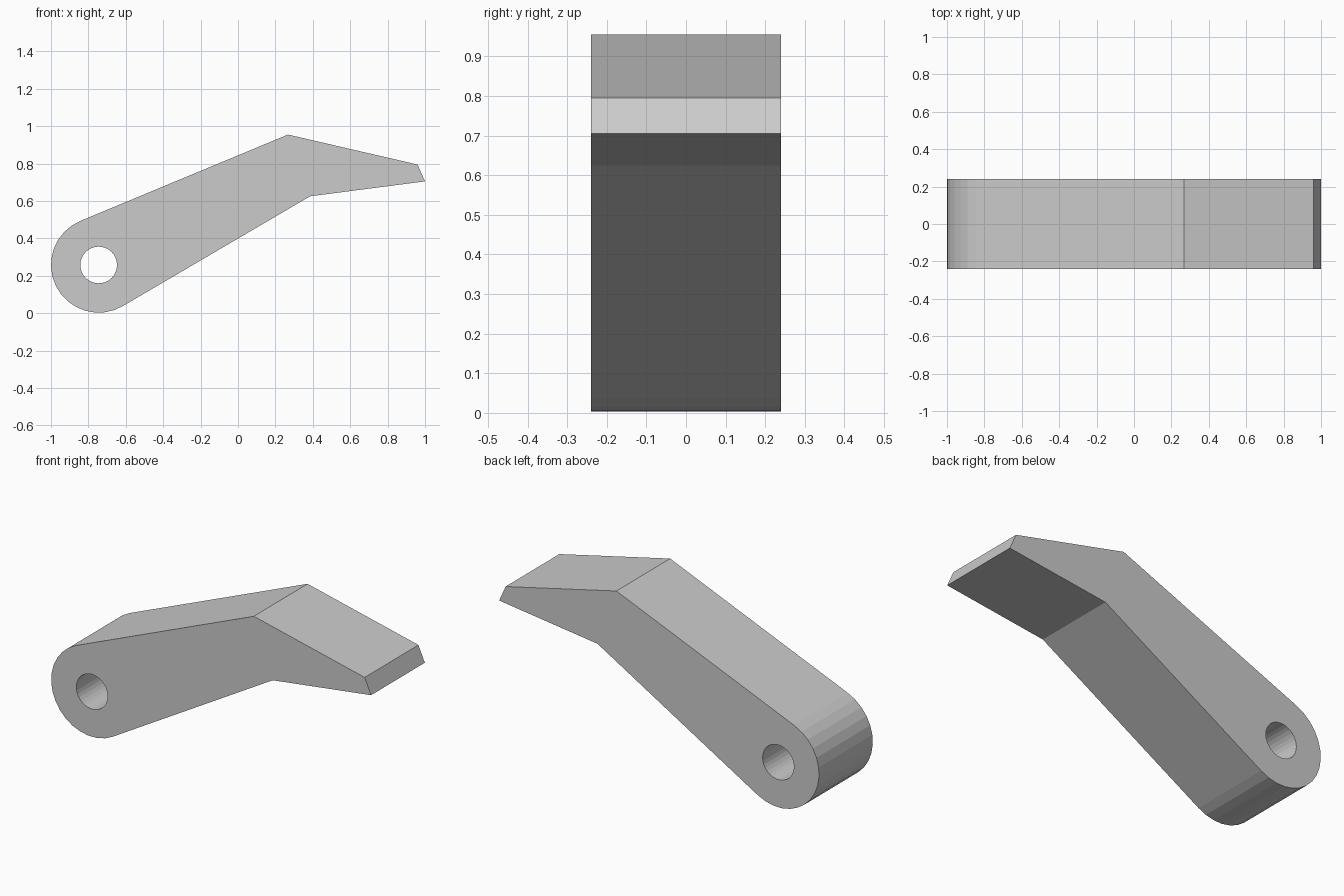
import bpy, bmesh
from math import cos, sin, atan2, pi, radians
from mathutils import Vector

if "Cube" in bpy.data.objects:
    bpy.data.objects.remove(bpy.data.objects["Cube"])

HALF_WIDTH = 0.24
CENTRE, BOSS_R, HOLE_R = (-0.745, 0.258), 0.255, 0.098


def arc(radius, start, end, steps, closed=False):
    count = steps if closed else steps + 1
    return [(CENTRE[0] + radius * cos(start + (end - start) * i / steps),
             CENTRE[1] + radius * sin(start + (end - start) * i / steps))
            for i in range(count)]


def add_loop(bm, points):
    verts = [bm.verts.new((x, -HALF_WIDTH, z)) for x, z in points]
    return [bm.edges.new((v, verts[(i + 1) % len(verts)])) for i, v in enumerate(verts)]


# Lever outline: rounded pivot end, bent arm, tapered tip
arm = [(0.385, 0.625), (1.0, 0.705), (0.96, 0.795), (0.267, 0.955)]
outline = arm + arc(BOSS_R, radians(112.7), radians(300.4), 16)
hole = arc(HOLE_R, 0, 2 * pi, 32, closed=True)

# Fill the side face around the pivot hole and extrude it across the width
bm = bmesh.new()
edges = add_loop(bm, outline) + add_loop(bm, hole)
bmesh.ops.triangle_fill(bm, edges=edges, use_beauty=True, normal=(0, -1, 0))
result = bmesh.ops.extrude_face_region(bm, geom=bm.faces[:], use_keep_orig=True)
top = [g for g in result["geom"] if isinstance(g, bmesh.types.BMVert)]
bmesh.ops.translate(bm, verts=top, vec=Vector((0, 2 * HALF_WIDTH, 0)))
bmesh.ops.recalc_face_normals(bm, faces=bm.faces[:])

mesh = bpy.data.meshes.new("lever_arm")
bm.to_mesh(mesh)
bm.free()
bpy.context.collection.objects.link(bpy.data.objects.new("lever_arm", mesh))
